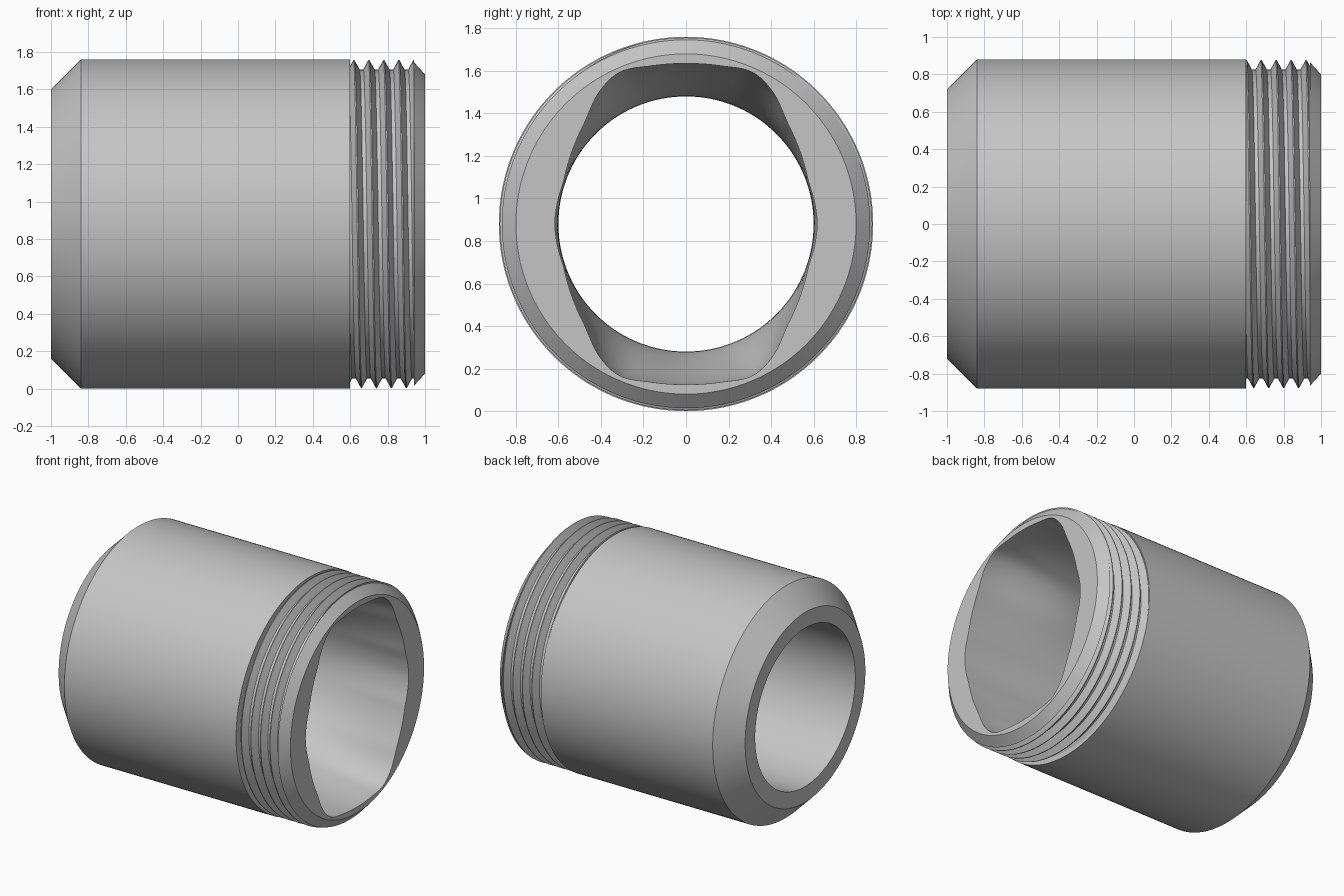
import bpy
import bmesh
from math import cos, sin, pi, radians, degrees, asin

cube = bpy.data.objects.get("Cube")
if cube:
    bpy.data.objects.remove(cube, do_unlink=True)

SEGMENTS = 160
RADIUS = 0.88
BORE = 0.60
PITCH = 0.08
THREAD_START, THREAD_END = 0.60, 0.94

# Squarish mouth of the bore: (angle from the side in degrees, radius)
MOUTH = [(0, 0.617), (9.4, 0.613), (21.1, 0.612), (44.4, 0.672),
         (57.6, 0.748), (66.6, 0.779), (77.1, 0.762), (90, 0.755)]


def mouth_radius(angle):
    """Smooth interpolation of one quarter, mirrored to all four."""
    a = degrees(asin(min(1, abs(sin(angle)))))
    i = 0
    while i < len(MOUTH) - 2 and a > MOUTH[i + 1][0]:
        i += 1

    def slope(k):
        if k in (0, len(MOUTH) - 1):
            return 0
        (a0, r0), (a1, r1) = MOUTH[k - 1], MOUTH[k + 1]
        return (r1 - r0) / (a1 - a0)

    (a0, r0), (a1, r1) = MOUTH[i], MOUTH[i + 1]
    w = a1 - a0
    t = (a - a0) / w
    ease = t * t * (3 - 2 * t)
    return (r0 + (r1 - r0) * ease + slope(i) * w * t * (1 - t) ** 2
            - slope(i + 1) * w * t * t * (1 - t))


def thread_radius(phase):
    """Thread height: sharp crest, narrow flat root."""
    d = abs((phase + 0.5) % 1 - 0.5) * PITCH
    fall = min(1, max(0, (d - 0.003) / 0.027))
    return 0.876 - 0.05 * fall


def circle(x, r):
    return lambda a: (x, r)


def thread_ring(turn):
    """Ring that follows the helix, trimmed to the threaded length."""
    def point(a):
        shift = 0.60 + PITCH * a / (2 * pi)
        x = min(THREAD_END, max(THREAD_START, shift + turn * PITCH))
        return x, thread_radius((x - shift) / PITCH)
    return point


def bore_ring(t):
    """Bore blending from the squarish mouth (t=0) to round (t=1)."""
    blend = t * t * (3 - 2 * t)
    return lambda a: (1 - t, mouth_radius(a) * (1 - blend) + BORE * blend)


# Rings in order: bevelled body, thread, end bevel, bore
rings = [circle(-1, 0.72), circle(-0.84, RADIUS), circle(THREAD_START, RADIUS)]
for turn in range(-2, 6):
    for offset in (-0.375, -0.0375, 0.0375, 0.375):
        rings.append(thread_ring(turn + offset))
rings += [circle(THREAD_END, 0.866), circle(1, 0.80)]
rings += [bore_ring(i / 24) for i in range(25)]
rings.append(circle(-1, BORE))

bm = bmesh.new()
grid = []
for ring in rings:
    row = []
    for s in range(SEGMENTS):
        a = 2 * pi * s / SEGMENTS
        x, r = ring(a)
        # angle runs from the back over the top to the front
        row.append(bm.verts.new((x, r * cos(a), RADIUS + r * sin(a))))
    grid.append(row)

# The helix advances one pitch per turn, so the seam steps one whole thread
PER_TURN = 4
first, last = 3, 3 + 8 * PER_TURN - 1
for i, row in enumerate(grid):
    nxt = grid[(i + 1) % len(grid)]
    for s in range(SEGMENTS - 1):
        bm.faces.new((row[s], row[s + 1], nxt[s + 1], nxt[s]))
    if first <= i < last:
        # join the end of each turn to the start of the following one
        j, k = min(i + PER_TURN, last), min(i + 1 + PER_TURN, last)
        if j != k:
            bm.faces.new((row[-1], grid[j][0], grid[k][0], nxt[-1]))
    elif i == first - 1:
        bm.faces.new((row[-1], row[0], grid[first + PER_TURN][0], nxt[-1]))
    else:
        bm.faces.new((row[-1], row[0], nxt[0], nxt[-1]))

bmesh.ops.remove_doubles(bm, verts=bm.verts, dist=0.00005)
bmesh.ops.dissolve_degenerate(bm, edges=bm.edges, dist=0.00005)
loose = [v for v in bm.verts if not v.link_faces]
bmesh.ops.delete(bm, geom=loose, context='VERTS')
bmesh.ops.recalc_face_normals(bm, faces=bm.faces)

mesh = bpy.data.meshes.new("threaded_sleeve")
bm.to_mesh(mesh)
bm.free()
sleeve = bpy.data.objects.new("threaded_sleeve", mesh)
bpy.context.collection.objects.link(sleeve)

# Plain grey metal
grey = bpy.data.materials.new("plain_grey")
grey.use_nodes = True
color = (0.56, 0.56, 0.56, 1)
grey.diffuse_color = color
grey.node_tree.nodes["Principled BSDF"].inputs["Base Color"].default_value = color
mesh.materials.append(grey)

# Smooth round walls, crisp edges
bpy.ops.object.select_all(action='DESELECT')
sleeve.select_set(True)
bpy.context.view_layer.objects.active = sleeve
bpy.ops.object.shade_smooth_by_angle(angle=radians(25))
